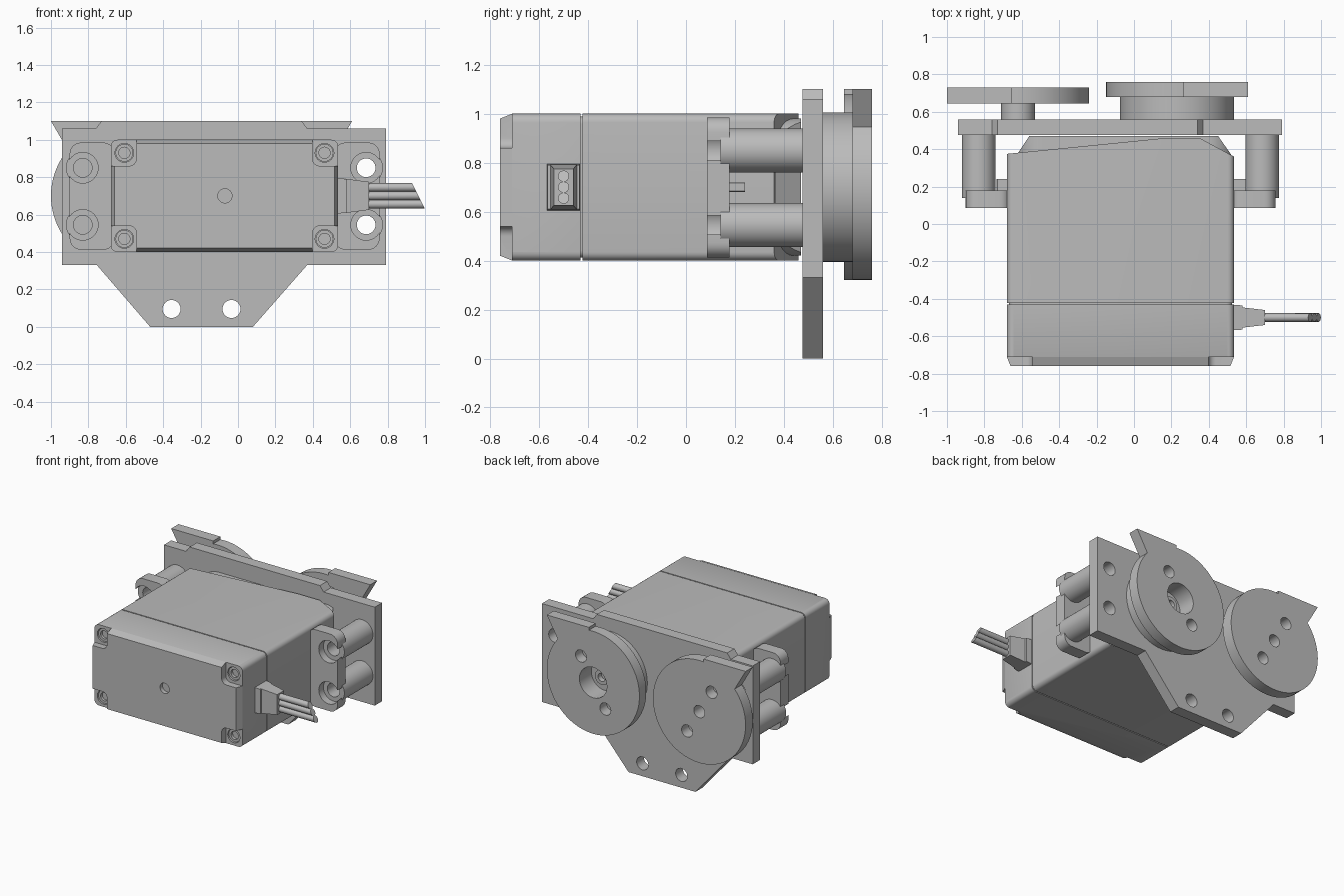
import bpy, bmesh
from math import sin, cos, pi, radians
from mathutils import Vector

cube = bpy.data.objects.get("Cube")
if cube:
    bpy.data.objects.remove(cube, do_unlink=True)

grey = bpy.data.materials.new("plain_grey")
grey.use_nodes = True
COLOUR = (0.5, 0.5, 0.5, 1)
grey.diffuse_color = COLOUR
for node in grey.node_tree.nodes:
    if node.type == 'BSDF_PRINCIPLED':
        node.inputs["Base Color"].default_value = COLOUR
        node.inputs["Roughness"].default_value = 0.6


def arc(cx, cz, r, a0, a1, n):
    return [(cx + r * cos(a0 + (a1 - a0) * i / n), cz + r * sin(a0 + (a1 - a0) * i / n))
            for i in range(n + 1)]


def rounded(x0, x1, z0, z1, r, n=6):
    pts = []
    corners = [(x1 - r, z1 - r), (x0 + r, z1 - r), (x0 + r, z0 + r), (x1 - r, z0 + r)]
    for k, (cx, cz) in enumerate(corners):
        pts += arc(cx, cz, r, k * pi / 2, (k + 1) * pi / 2, n)
    return pts


def finish(obj):
    me = obj.data
    me.materials.clear()
    me.materials.append(grey)
    me.shade_smooth()
    me.set_sharp_from_angle(angle=radians(30))


def loft(name, rings, planes=()):
    """Skin equal rings of 3D points, cap them, then trim by (point, normal) planes."""
    bm = bmesh.new()
    loops = [[bm.verts.new(p) for p in ring] for ring in rings]
    for a, b in zip(loops, loops[1:]):
        for i in range(len(a)):
            j = (i + 1) % len(a)
            bm.faces.new((a[i], a[j], b[j], b[i]))
    bm.faces.new(loops[0])
    bm.faces.new(loops[-1])
    for co, no in planes:
        geom = bm.verts[:] + bm.edges[:] + bm.faces[:]
        bmesh.ops.bisect_plane(bm, geom=geom, plane_co=co, plane_no=no, clear_outer=True)
        bmesh.ops.holes_fill(bm, edges=[e for e in bm.edges if e.is_boundary])
    bmesh.ops.recalc_face_normals(bm, faces=bm.faces[:])
    me = bpy.data.meshes.new(name)
    bm.to_mesh(me)
    bm.free()
    obj = bpy.data.objects.new(name, me)
    bpy.context.collection.objects.link(obj)
    finish(obj)
    return obj


def prism(name, pts, y0, y1, planes=()):
    return loft(name, [[(x, y, z) for x, z in pts] for y in (y0, y1)], planes)


def cyl(name, x, z, r, y0, y1, n=40):
    return prism(name, arc(x, z, r, 0, 2 * pi, n)[:-1], y0, y1)


def cut(obj, *cutters):
    for c in cutters:
        c.hide_render = True
        mod = obj.modifiers.new("cut", 'BOOLEAN')
        mod.operation, mod.solver, mod.object = 'DIFFERENCE', 'EXACT', c
    dg = bpy.context.evaluated_depsgraph_get()
    me = bpy.data.meshes.new_from_object(obj.evaluated_get(dg))
    obj.modifiers.clear()
    obj.data = me
    for c in cutters:
        bpy.data.objects.remove(c, do_unlink=True)
    finish(obj)


def hole(x, z, r, y0, y1):
    return cyl("hole_cutter", x, z, r, y0, y1, 32)


X0, X1, Z0, Z1 = -0.68, 0.535, 0.40, 1.0
MX, MZ = (X0 + X1) / 2, 0.70

# Motor case: front cover with chamfered rim, seam, sloped rear
section = rounded(X0, X1, Z0, Z1, 0.035)
rim = [((X1, -0.71, 0), (0.05, -0.02, 0)), ((X0, -0.71, 0), (-0.05, -0.02, 0)),
       ((0, -0.71, Z1), (0, -0.02, 0.05)), ((0, -0.71, Z0), (0, -0.02, -0.05))]
cover = prism("case_cover", section, -0.76, -0.43, rim)
prism("case_seam", rounded(X0 + .012, X1 - .012, Z0 + .012, Z1 - .012, 0.03), -0.45, -0.40)
prism("case_body", section, -0.422, 0.46,
      [((X1, 0.36, 0), (0.10, 0.185, 0)), ((X0, 0.375, 0), (-0.085, 0.85, 0))])
prism("gear_housing", rounded(-0.63, 0.53, 0.42, 0.98, 0.14, 8), 0.30, 0.47,
      [((-0.62, 0.38, 0), (-0.09, 0.06, 0)), ((0.52, 0.37, 0), (0.10, 0.07, 0))])

# Corner pockets with case screws, and the small centre dimple
pockets = [hole(-0.07, MZ, 0.038, -0.8, -0.73)]
for sx in (-1, 1):
    for sz in (-1, 1):
        xs = sorted((MX + sx * 0.47, MX + sx * 0.75))
        zs = sorted((MZ + sz * 0.16, MZ + sz * 0.45))
        pockets.append(prism("pocket_cutter", rounded(*xs, *zs, 0.04), -0.85, -0.71))
        x, z = MX + sx * 0.535, MZ + sz * 0.23
        pockets.append(hole(x, z, 0.05, -0.75, -0.68))
        screw = cyl("case_screw", x, z, 0.047, -0.70, -0.665)
        cut(screw, hole(x, z, 0.03, -0.75, -0.68))
cut(cover, *pockets)

# Mounting ears, ribs and standoffs on both sides
POSTS = (0.545, 0.85)
for side, hx, x0, x1, rx in (("right", -0.83, -0.90, -0.66, (-0.735, -0.66)),
                             ("left", 0.685, 0.515, 0.757, (0.515, 0.60))):
    ear = prism(side + "_ear", rounded(x0, x1, 0.412, 0.985, 0.06), 0.085, 0.178)
    cut(ear, *[hole(hx, z, 0.082, 0.0, 0.3) for z in POSTS])
    prism(side + "_ear_rib", rounded(*rx, 0.68, 0.72, 0.004, 1), 0.17, 0.24)
    for z in POSTS:
        post = cyl(side + "_standoff", hx, z, 0.09, 0.14, 0.476)
        cut(post, hole(hx, z, 0.05, 0.0, 0.6))

# Mounting plate with raised top edge and tapered lower tongue
outline = [(-0.94, 0.33), (-0.755, 0.33), (-0.47, 0), (0.08, 0), (0.37, 0.33), (0.79, 0.33),
           (0.79, 1.06), (0.37, 1.06), (0.34, 1.1), (-0.73, 1.1), (-0.76, 1.06), (-0.94, 1.06)]
plate = prism("mounting_plate", outline, 0.475, 0.56)
cut(plate, hole(-0.355, 0.095, 0.048, 0.4, 0.7), hole(-0.035, 0.095, 0.048, 0.4, 0.7),
    *[hole(x, z, 0.05, 0.4, 0.7) for x in (-0.83, 0.685) for z in POSTS])


# Pointed discs, mirrored: the driven one is on the left
def disc(name, cx, s, y0, y1, bore):
    pts = arc(0, 0, 0.38, radians(84.7), radians(400.2), 72) + [(0.38, 0.40), (0.035, 0.40)]
    obj = prism(name, [(cx + s * x, MZ + z) for x, z in pts], y0, y1)
    cut(obj, hole(cx, MZ, bore, y0 - .1, y1 + .1),
        *[hole(cx + k * s * 0.1, MZ + k * 0.17, 0.045, y0 - .1, y1 + .1) for k in (-1, 1)])


disc("driven_disc", 0.23, 1, 0.68, 0.76, 0.113)
disc("idler_disc", -0.62, -1, 0.645, 0.73, 0.045)
horn = cyl("drive_hub", 0.23, MZ, 0.305, 0.56, 0.68, 64)
cut(horn, hole(0.23, MZ, 0.113, 0.62, 0.8))
shaft = cyl("shaft_screw", 0.23, MZ, 0.055, 0.60, 0.66)
cut(shaft, hole(0.23, MZ, 0.03, 0.62, 0.8))
hub = cyl("idler_hub", -0.62, MZ, 0.09, 0.55, 0.65)
cut(hub, hole(-0.62, MZ, 0.045, 0.6, 0.8))

# Cable: stepped grommet and three wires with slanted ends
CY = -0.5


def block(name, steps):
    loft(name, [[(x, CY + a * hy, MZ + b * hz) for a, b in ((-1, -1), (1, -1), (1, 1), (-1, 1))]
                for x, hy, hz in steps])


block("grommet_base", [(0.51, 0.068, 0.097), (0.58, 0.065, 0.09)])
block("grommet_taper", [(0.57, 0.055, 0.092), (0.70, 0.04, 0.075)])
for i in (-1, 0, 1):
    ring = arc(0, 0, 0.023, 0, 2 * pi, 16)[:-1]
    cz = MZ + i * 0.045
    loft("wire", [[(0.68, CY + a, cz + b) for a, b in ring],
                  [(0.965 - 0.5 * (i * 0.045 + b), CY + a, cz + b) for a, b in ring]])
